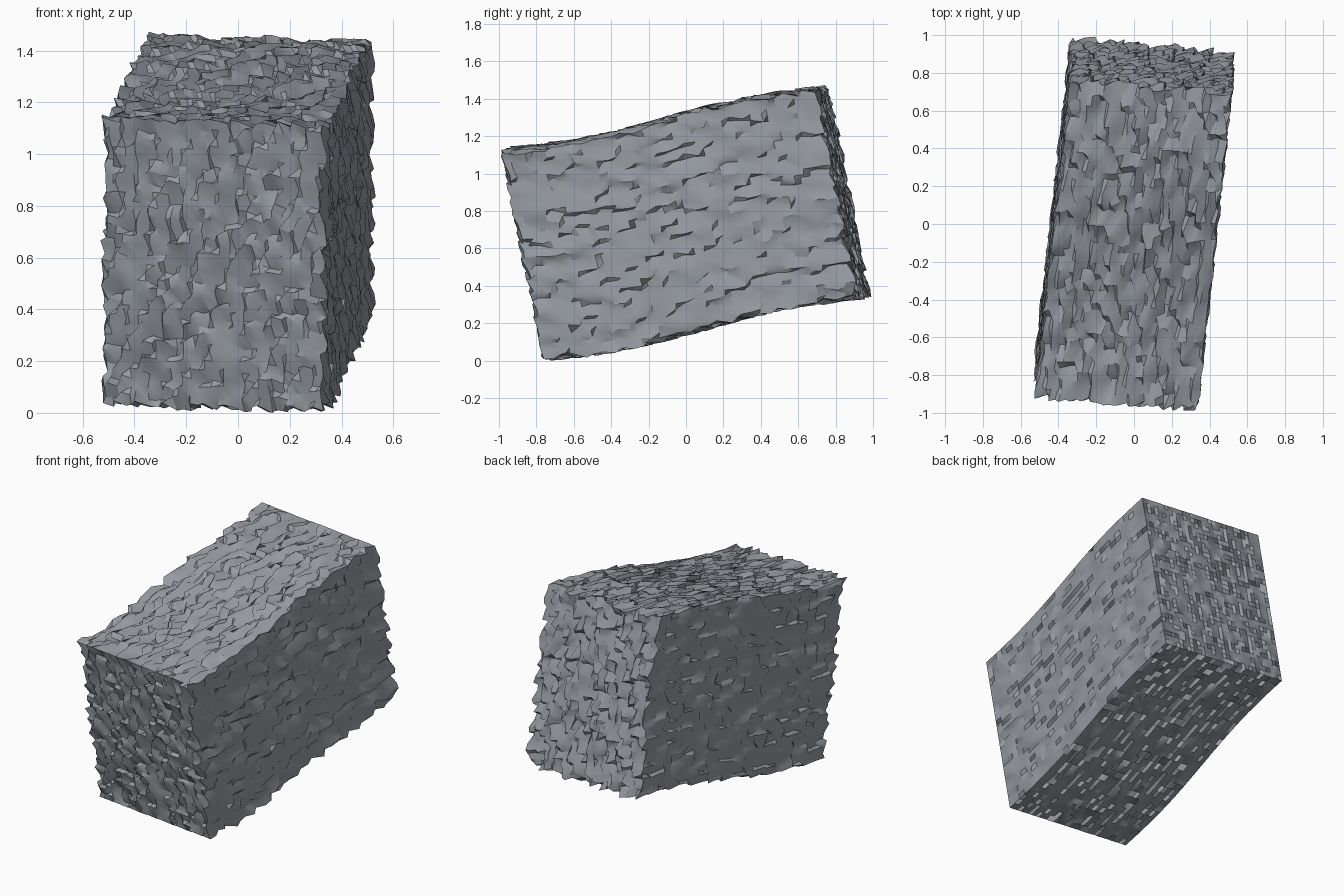
import bpy, bmesh, math, random
from mathutils import Vector

random.seed(7)
if "Cube" in bpy.data.objects:
    bpy.data.objects.remove(bpy.data.objects["Cube"], do_unlink=True)

# Half-edge directions of the tilted block
WIDTH = Vector((0.422, -0.035, -0.012))
LENGTH = Vector((0.093, 0.835, 0.163))
HEIGHT = Vector((0, -0.11, 0.55))
CHIP_DIR = Vector((0.55, 0.65, -0.51)).normalized()
CHIP = 0.033

# Stone material
stone = bpy.data.materials.new("stone grey")
stone.use_nodes = True
colour = (0.31, 0.33, 0.36, 1)
stone.diffuse_color = colour
stone.node_tree.nodes["Principled BSDF"].inputs["Base Color"].default_value = colour

# Finely divided block
bm = bmesh.new()
bmesh.ops.create_cube(bm, size=2)
bmesh.ops.subdivide_edges(bm, edges=bm.edges[:], cuts=31, use_grid_fill=True)

# Lean, gentle wave along the length, and chips pushed along one direction
for v in bm.verts:
    x, y, z = v.co
    wave = Vector((0, 0, 0.024 * math.sin(math.pi * y)))
    chip = CHIP_DIR * random.uniform(-CHIP, CHIP)
    v.co = WIDTH * x + LENGTH * y + HEIGHT * z + wave + chip

# Rest on the ground
lowest = min(v.co.z for v in bm.verts)
bmesh.ops.translate(bm, verts=bm.verts[:], vec=(0, 0, -lowest))

mesh = bpy.data.meshes.new("rough_stone_block")
bm.to_mesh(mesh)
bm.free()
mesh.materials.append(stone)
block = bpy.data.objects.new("rough_stone_block", mesh)
bpy.context.collection.objects.link(block)

# Soft patches with sharp chipped edges
bpy.ops.object.select_all(action='DESELECT')
block.select_set(True)
bpy.context.view_layer.objects.active = block
bpy.ops.object.shade_smooth_by_angle(angle=math.radians(30))
